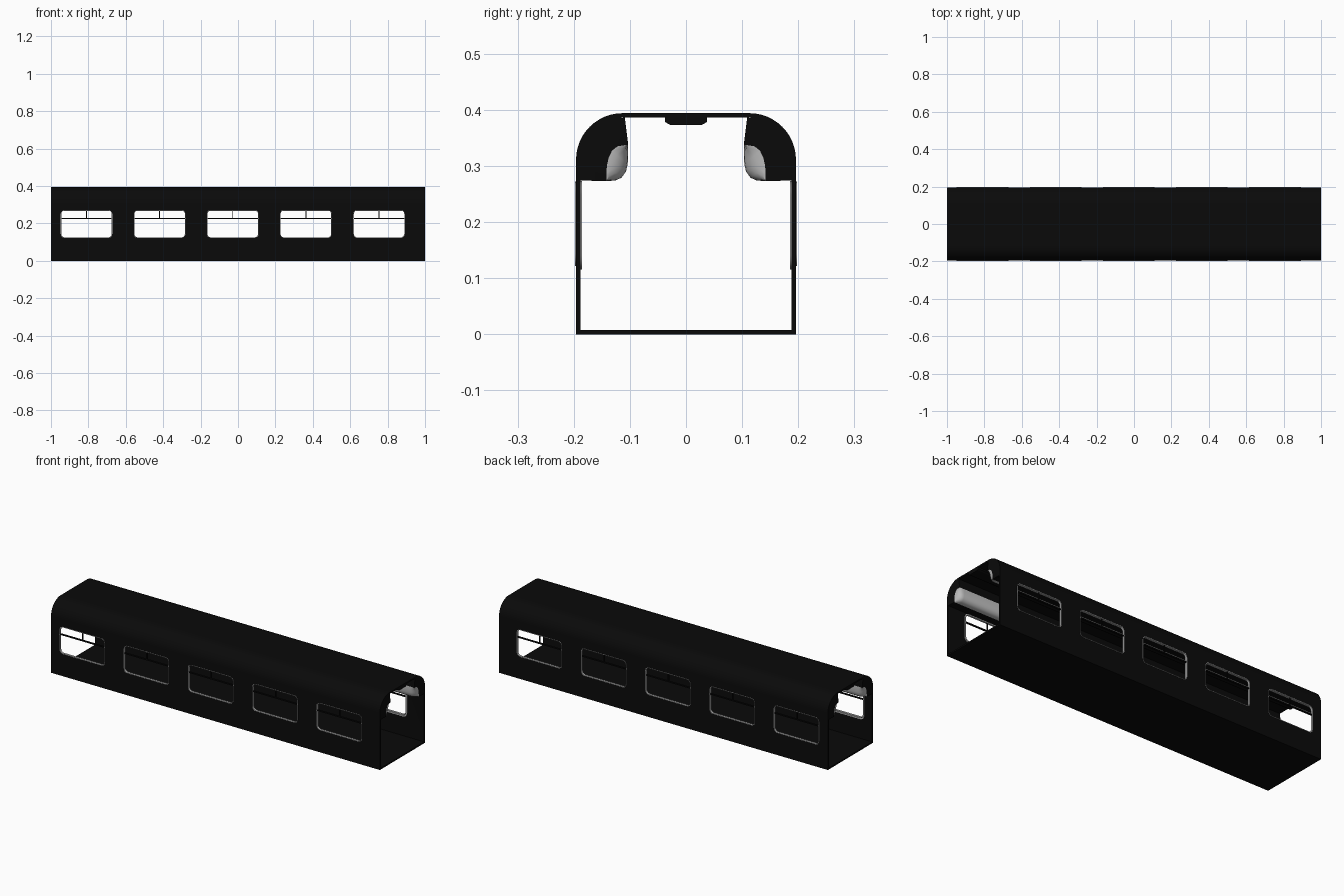
import bpy, bmesh, math
from mathutils import Matrix

if "Cube" in bpy.data.objects:
    bpy.data.objects.remove(bpy.data.objects["Cube"])

HW, H, T, R = 0.196, 0.394, 0.008, 0.083      # half width, height, wall, roof radius
WIN_X = [-0.81 + 0.391 * i for i in range(5)]
WIN_Z, WIN_W, WIN_H = 0.197, 0.276, 0.15

def material(name, c):
    m = bpy.data.materials.new(name)
    m.diffuse_color = (c, c, c, 1)
    m.use_nodes = True
    m.node_tree.nodes["Principled BSDF"].inputs["Base Color"].default_value = m.diffuse_color
    return m

BLACK = material("black_paint", 0.003)
GREY = material("light_trim", 0.5)

def finish(bm, name, mat, smooth=True):
    bmesh.ops.recalc_face_normals(bm, faces=bm.faces)
    me = bpy.data.meshes.new(name)
    bm.to_mesh(me)
    bm.free()
    ob = bpy.data.objects.new(name, me)
    bpy.context.collection.objects.link(ob)
    me.materials.append(mat)
    if smooth:
        bpy.ops.object.select_all(action='DESELECT')
        ob.select_set(True)
        bpy.context.view_layer.objects.active = ob
        bpy.ops.object.shade_smooth_by_angle(angle=math.radians(35))
    return ob

def bridge(bm, a, b):
    for i in range(len(a)):
        j = (i + 1) % len(a)
        bm.faces.new((a[i], a[j], b[j], b[i]))

def loop(bm, pts):
    return [bm.verts.new(p) for p in pts]

def shell_profile(inset):
    w, top, r = HW - inset, H - inset, R - inset
    right = [(w, inset)]
    for i in range(13):
        a = math.radians(90 * i / 12)
        right.append((w - r + r * math.cos(a), top - r + r * math.sin(a)))
    return right + [(-y, z) for y, z in reversed(right)]

def rounded_rect(w, h, r, n=5):
    pts = []
    for k, (sx, sz) in enumerate([(1, 1), (-1, 1), (-1, -1), (1, -1)]):
        for i in range(n + 1):
            a = math.radians(90 * k + 90 * i / n)
            pts.append((sx * (w / 2 - r) + r * math.cos(a), sz * (h / 2 - r) + r * math.sin(a)))
    return pts

def add_ring(bm, x, z, w, h, r, rim, y0, y1):
    outer = rounded_rect(w, h, r)
    inner = rounded_rect(w - 2 * rim, h - 2 * rim, r - rim)
    loops = [loop(bm, [(x + px, y, z + pz) for px, pz in pts])
             for pts, y in ((outer, y0), (outer, y1), (inner, y1), (inner, y0))]
    for i in range(4):
        bridge(bm, loops[i], loops[(i + 1) % 4])

def add_box(bm, c, s):
    bmesh.ops.create_cube(bm, size=1, matrix=Matrix.Translation(c) @ Matrix.Diagonal((*s, 1)))

# carriage shell: open-ended tube
bm = bmesh.new()
rings = [loop(bm, [(x, y, z) for y, z in shell_profile(t)])
         for x, t in ((-1, 0), (1, 0), (1, T), (-1, T))]
for i in range(4):
    bridge(bm, rings[i], rings[(i + 1) % 4])
shell = finish(bm, "carriage_shell", BLACK, False)

# window openings cut through both side walls
bm = bmesh.new()
for x in WIN_X:
    pts = rounded_rect(WIN_W, WIN_H, 0.022)
    a, b = [loop(bm, [(x + px, y, WIN_Z + pz) for px, pz in pts]) for y in (-0.3, 0.3)]
    bridge(bm, a, b)
    bm.faces.new(a)
    bm.faces.new(b)
cutter = finish(bm, "window_cutter", BLACK, False)
cutter.hide_render = True
mod = shell.modifiers.new("windows", 'BOOLEAN')
mod.operation, mod.object, mod.solver = 'DIFFERENCE', cutter, 'EXACT'
bpy.ops.object.select_all(action='DESELECT')
shell.select_set(True)
bpy.context.view_layer.objects.active = shell
bpy.ops.object.modifier_apply(modifier=mod.name)
bpy.data.objects.remove(cutter)
bpy.ops.object.shade_smooth_by_angle(angle=math.radians(35))

for side, s in (("front", -1), ("back", 1)):
    # window frames with an inner flange
    bm = bmesh.new()
    for x in WIN_X:
        add_ring(bm, x, WIN_Z, WIN_W, WIN_H, 0.022, 0.003, s * 0.186, s * 0.1975)
        add_ring(bm, x, WIN_Z - 0.003, WIN_W + 0.012, WIN_H + 0.008, 0.025, 0.006, s * 0.185, s * 0.188)
    finish(bm, side + "_window_frames", GREY)

    # transom bar and short upper divider in each window
    bm = bmesh.new()
    for x in WIN_X:
        add_box(bm, (x, s * 0.192, 0.226), (WIN_W - 0.004, 0.008, 0.006))
        add_box(bm, (x, s * 0.192, 0.248), (0.005, 0.006, 0.046))
    finish(bm, side + "_window_bars", BLACK, False)

    # overhead luggage bin following the roof curve, scooped at both ends
    roof = [(-y, z) for y, z in shell_profile(T)[14:] if z > 0.28]
    roof = [p for p in roof if p[0] > 0.113]
    base = [(0.188, 0.274)]
    full = [(0.142, 0.273), (0.126, 0.274), (0.115, 0.279), (0.107, 0.290),
            (0.104, 0.303), (0.103, 0.320), (0.103, 0.338)]
    scoop = [(0.142, 0.273), (0.142, 0.286), (0.141, 0.300), (0.138, 0.314),
             (0.132, 0.327), (0.122, 0.335), (0.103, 0.338)]
    def section(x, k):
        lobe = [(a[0] + (b[0] - a[0]) * k, a[1] + (b[1] - a[1]) * k) for a, b in zip(scoop, full)]
        return [(x, s * y, z) for y, z in base + lobe + [(0.109, 0.386)] + roof]
    bm = bmesh.new()
    half = [(1.0 - 0.03 * (1 - math.cos(math.radians(18 * i))),
             math.sin(math.radians(18 * i))) for i in range(6)]
    stations = half + [(-x, k) for x, k in reversed(half)]
    secs = [loop(bm, section(x, k)) for x, k in stations]
    for a, b in zip(secs, secs[1:]):
        bridge(bm, a, b)
    bm.faces.new(secs[0])
    bm.faces.new(secs[-1])
    luggage = finish(bm, side + "_luggage_bin", BLACK)
    luggage.data.materials.append(GREY)
    for f in luggage.data.polygons:        # pale rounded lower panel
        c = f.center
        if abs(c.y) < 0.142 and c.z < 0.338 and abs(c.x) < 0.9999:
            f.material_index = 1

# ceiling light strip running the full length
bm = bmesh.new()
prof = [(-0.037, 0.387), (-0.037, 0.378), (-0.028, 0.373), (0.028, 0.373), (0.037, 0.378), (0.037, 0.387)]
a, b = [loop(bm, [(x, y, z) for y, z in prof]) for x in (-1, 1)]
bridge(bm, a, b)
bm.faces.new(a)
bm.faces.new(b)
finish(bm, "ceiling_strip", BLACK, False)
